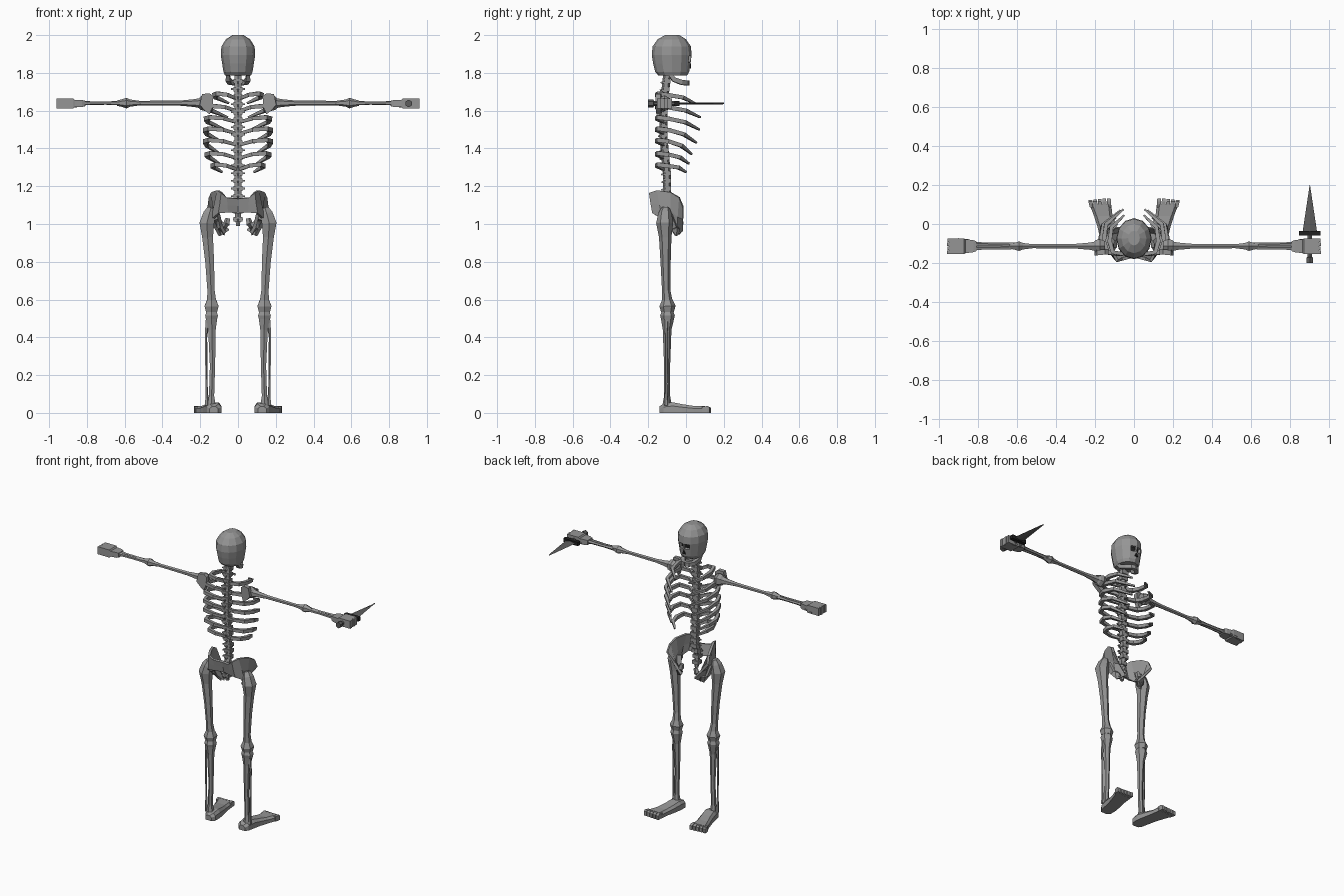
import bpy, bmesh, math
from mathutils import Vector


def material(name, v):
    m = bpy.data.materials.new(name)
    m.diffuse_color = (v, v, v, 1)
    return m


BONE = material("bone grey", 0.30)
STEEL = material("blade grey", 0.11)
DARK = material("near black", 0.015)
ARM_Y = -.114


def finish(name, bm, mat=BONE, mirror=False):
    bmesh.ops.recalc_face_normals(bm, faces=bm.faces)
    me = bpy.data.meshes.new(name)
    bm.to_mesh(me)
    bm.free()
    ob = bpy.data.objects.new(name, me)
    bpy.context.collection.objects.link(ob)
    me.materials.append(mat)
    if mirror:
        ob.modifiers.new("Mirror", 'MIRROR')
    return ob


def add_loft(bm, rings):
    vs = [[bm.verts.new(p) for p in r] for r in rings]
    n = len(vs[0])
    for a, b in zip(vs, vs[1:]):
        for i in range(n):
            j = (i + 1) % n
            bm.faces.new((a[i], a[j], b[j], b[i]))
    bm.faces.new(vs[0][::-1])
    bm.faces.new(vs[-1])


def add_bone(bm, pts, n=6):
    """Loft along points (x, y, z, radius)."""
    ps = [Vector(p[:3]) for p in pts]
    rings = []
    for i, p in enumerate(ps):
        t = ps[min(i + 1, len(ps) - 1)] - ps[max(i - 1, 0)]
        up = Vector((0, 0, 1)) if abs(t.normalized().z) < 0.8 else Vector((0, 1, 0))
        u = t.cross(up).normalized()
        v = u.cross(t).normalized()
        angles = [2 * math.pi * (k + 0.5) / n for k in range(n)]
        rings.append([p + pts[i][3] * (u * math.cos(a) + v * math.sin(a)) for a in angles])
    add_loft(bm, rings)


def bones(name, paths, n=6, mat=BONE, mirror=False):
    bm = bmesh.new()
    for p in paths:
        add_bone(bm, p, n)
    return finish(name, bm, mat, mirror)


def add_box(bm, x, y, z):
    add_loft(bm, [[(x[0], y[0], h), (x[1], y[0], h), (x[1], y[1], h), (x[0], y[1], h)] for h in z])


# Skull: stacked rings (z, half width, back y, front y), with sunken eye sockets
bm = bmesh.new()
rings = []
for z, rx, y0, y1 in [(1.785, .068, -.145, .005), (1.805, .077, -.163, .017), (1.85, .084, -.174, .024),
                      (1.895, .091, -.181, .03), (1.94, .088, -.177, .026), (1.978, .064, -.15, 0),
                      (2.0, .03, -.11, -.035)]:
    rings.append([(rx * math.sin(a), (y0 + y1) / 2 + (y1 - y0) / 2 * math.cos(a), z)
                  for a in [k * math.pi / 6 for k in range(12)]])
add_loft(bm, rings)
eyes = []
for f in bm.faces:
    c = f.calc_center_median()
    if c.y > 0 and abs(c.x) < .035 and 1.85 < c.z < 1.895:
        eyes.append(f)
bmesh.ops.recalc_face_normals(bm, faces=bm.faces)
bmesh.ops.inset_individual(bm, faces=eyes, thickness=.008, depth=0)
bmesh.ops.inset_individual(bm, faces=eyes, thickness=.002, depth=-.016)
for f in eyes:
    f.material_index = 1
skull = finish("skull", bm)
skull.data.materials.append(DARK)

# Nose opening
bm = bmesh.new()
add_loft(bm, [[(-.012, y, 1.822), (.012, y, 1.822), (0, y, 1.85)] for y in (.02, .026)])
finish("nose_opening", bm, DARK)

# Lower jaw: a curved bar with rising hinges
bones("lower_jaw", [[(.055, -.085, 1.795, .014), (.052, -.065, 1.765, .017), (.042, -.025, 1.75, .018),
                     (.022, 0, 1.747, .018), (0, .005, 1.747, .018)]], 4, mirror=True)

# Spine core and vertebrae with side and rear spurs
path = [(0, -.10, 1.79), (0, -.11, 1.7), (0, -.118, 1.6), (0, -.118, 1.45), (0, -.10, 1.25),
        (0, -.10, 1.15), (0, -.125, 1.08), (0, -.115, .99)]


def spine_y(z):
    for a, b in zip(path, path[1:]):
        if b[2] <= z <= a[2]:
            return a[1] + (b[1] - a[1]) * (a[2] - z) / (a[2] - b[2])
    return -.115


bones("spine", [[p + (.021 if p[2] > 1 else .012,) for p in path]])
bm = bmesh.new()
for i in range(19):
    z = 1.755 - i * .0405
    y, w = spine_y(z), .036 if z > 1.1 else .026
    add_box(bm, (-.023, .023), (y - .021, y + .021), (z - .012, z + .012))
    add_bone(bm, [(-w, y - .012, z, .006), (w, y - .012, z, .006)], 4)
    add_bone(bm, [(0, y, z, .01), (0, y - .03, z - .008, .006)], 4)
finish("vertebrae", bm)

# Ribs: (back height, half width, front x, front y, front z)
bm = bmesh.new()
for zb, w, xf, yf, zf in [(1.69, .125, .05, .045, 1.64), (1.625, .155, .055, .075, 1.565),
                          (1.565, .17, .07, .07, 1.50), (1.505, .175, .08, .055, 1.43),
                          (1.445, .175, .095, .03, 1.37), (1.375, .165, .10, .015, 1.32),
                          (1.315, .135, .085, 0, 1.275)]:
    m = (yf - .08) / 2
    add_bone(bm, [(.012, -.12, zb - .025, .011), (w * .45, -.155, zb - .006, .014),
                  (w * .87, -.145, zb, .016), (w, -.09, zb - .008, .016),
                  (w * .93, m, zb * .6 + zf * .4, .014), (xf, yf, zf, .007)], 4)
finish("ribs", bm, mirror=True)

# Shoulder blade and joint
bm = bmesh.new()
blade = [(.13, 1.675), (.15, 1.692), (.19, 1.688), (.203, 1.63), (.175, 1.6), (.15, 1.58), (.135, 1.62)]
add_loft(bm, [[(x, y - (x - .1) * .1, z) for x, z in blade] for y in (-.152, -.125)])
add_bone(bm, [(x, ARM_Y, 1.64, r) for x, r in [(.15, .03), (.175, .042), (.197, .036), (.21, .022)]])
finish("shoulder", bm, mirror=True)

# Arm bones, with paired forearm
bones("upper_arm", [[(x, ARM_Y, 1.64, r) for x, r in
                     [(.2, .027), (.23, .021), (.3, .014), (.52, .012), (.57, .019), (.59, .028),
                      (.615, .02), (.64, .014)]]], mirror=True)
bones("forearm", [[(x, ARM_Y + s * d, 1.64, r) for x, d, r in
                   [(.61, .005, .013), (.7, .009, .009), (.78, .01, .01), (.83, .01, .014)]]
                  for s in (-1, 1)], 5, mirror=True)

# Hand: palm, four fingers and thumb
bm = bmesh.new()
add_loft(bm, [[(x, ARM_Y - w, 1.638 - h), (x, ARM_Y + w, 1.638 - h),
               (x, ARM_Y + w, 1.638 + h), (x, ARM_Y - w, 1.638 + h)]
              for x, w, h in [(.81, .025, .015), (.825, .031, .018), (.865, .036, .018),
                              (.872, .039, .026), (.95, .039, .026)]])
for i in range(4):
    y = ARM_Y - .03 + i * .02
    add_box(bm, (.93, .96 - .003 * (i % 2)), (y - .0088, y + .0088), (1.612, 1.664))
add_bone(bm, [(.85, -.09, 1.63, .012), (.9, -.085, 1.622, .012), (.93, -.09, 1.62, .009)], 5)
finish("hand", bm, mirror=True)

# Dagger
bm = bmesh.new()
add_loft(bm, [[(.903 - w, y, 1.638), (.903, y, 1.638 - h), (.903 + w, y, 1.638), (.903, y, 1.638 + h)]
              for y, w, h in [(-.04, .037, .006), (.2, .001, .004)]])
finish("dagger_blade", bm, STEEL)
bm = bmesh.new()
add_box(bm, (.848, .958), (-.06, -.035), (1.625, 1.651))
finish("dagger_guard", bm, DARK)
bones("dagger_handle", [[(.903, -.2, 1.638, .02), (.903, -.172, 1.638, .02), (.903, -.17, 1.638, .013),
                         (.903, -.05, 1.638, .013)]], 6, STEEL)

# Pelvis: curved wing sheet, (top point, bottom point) per column
bm = bmesh.new()
cols = [((0, -.165, 1.135), (0, -.145, 1.06)), ((.06, -.18, 1.14), (.055, -.165, 1.062)),
        ((.085, -.19, 1.165), (.10, -.172, 1.058)), ((.105, -.15, 1.178), (.135, -.125, 1.025)),
        ((.135, -.08, 1.168), (.118, -.085, .98)), ((.148, -.035, 1.14), (.095, -.055, .937)),
        ((.155, -.015, 1.09), (.05, -.022, .965))]
vs = [[bm.verts.new(Vector(a).lerp(Vector(b), t)) for t in (0, .5, 1)] for a, b in cols]
for a, b in zip(vs, vs[1:]):
    for i in range(2):
        bm.faces.new((a[i], a[i + 1], b[i + 1], b[i]))
pelvis = finish("pelvis", bm, mirror=True)
s = pelvis.modifiers.new("Thickness", 'SOLIDIFY')
s.thickness, s.offset = .016, 0
# Sitting bones below the hip socket
bones("sitting_bone", [[(.12, -.09, 1.05, .025), (.105, -.065, .985, .025), (.08, -.045, .96, .022),
                        (.06, -.03, 1.0, .019), (.053, -.03, 1.03, .013)]], 5, mirror=True)

# Leg bones: the thigh top leans in toward the hip socket
bones("thigh", [[(.143, -.108, 1.085, .022), (.152, -.111, 1.055, .036), (.165, -.113, 1.005, .045),
                 (.161, -.11, .93, .033), (.15, -.108, .8, .027), (.143, -.105, .65, .022),
                 (.14, -.1, .6, .027), (.14, -.098, .565, .043), (.14, -.098, .535, .034)],
                [(.115, -.1, 1.04, .026), (.16, -.11, 1.02, .025)]], mirror=True)
bones("shin", [[(.14, -.098, .54, .03), (.14, -.098, .515, .039), (.14, -.098, .495, .034),
                (.138, -.1, .44, .023), (.135, -.1, .25, .016), (.14, -.1, .09, .016),
                (.14, -.1, .04, .025)]], mirror=True)
bones("calf_bone", [[(.162, -.105, .49, .012), (.17, -.105, .4, .007), (.167, -.105, .15, .006),
                     (.165, -.105, .04, .011)]], 5, mirror=True)

# Foot: body slices (y, inner x, outer x, top z), then five toes
bm = bmesh.new()
add_loft(bm, [[(a, y, 0), (b, y, 0), (b, y, h * .65), (b - .014, y, h), (a + .014, y, h), (a, y, h * .65)]
              for y, a, b, h in [(-.14, .105, .15, .035), (-.12, .088, .165, .048), (-.07, .088, .175, .056),
                                 (-.02, .097, .186, .046), (.04, .11, .205, .037), (.1, .117, .228, .036)]])
for i in range(5):
    x0, x1, y1 = .1285 + i * .022, .1285 + i * .0238, .132 - .002 * i
    add_loft(bm, [[(x - w, y, 0), (x + w, y, 0), (x + w, y, h), (x - w, y, h)]
                  for x, y, w, h in [(x0, .085, .0105, .033), (x1, .115, .0102, .036), (x1, y1, .0088, .028)]])
finish("foot", bm, mirror=True)
